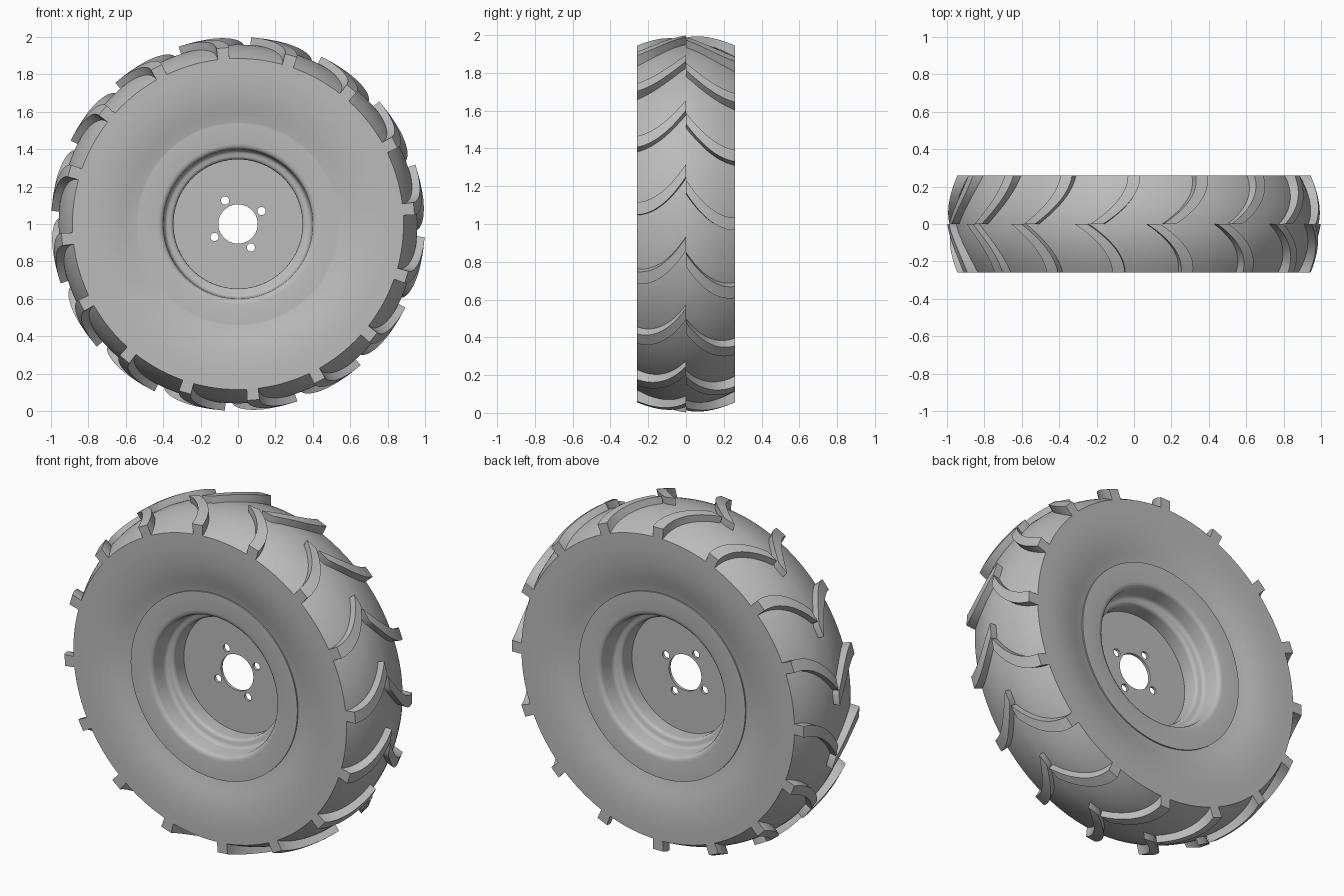
import bpy, bmesh
from math import sin, cos, pi, radians

cube = bpy.data.objects.get("Cube")
if cube:
    bpy.data.objects.remove(cube, do_unlink=True)

HALF = 0.26        # half width of the tyre
LUGS = 16          # lugs on each side
SEGMENTS = 144

grey = bpy.data.materials.new("plain_grey")
grey.use_nodes = True
grey.diffuse_color = (0.5, 0.5, 0.5, 1)
grey.node_tree.nodes["Principled BSDF"].inputs["Base Color"].default_value = (0.5, 0.5, 0.5, 1)


def polar(r, angle, y):
    return (r * cos(angle), y, 1 + r * sin(angle))


def finish(name, bm, smooth_angle=35):
    bmesh.ops.recalc_face_normals(bm, faces=bm.faces)
    mesh = bpy.data.meshes.new(name)
    bm.to_mesh(mesh)
    bm.free()
    mesh.materials.append(grey)
    obj = bpy.data.objects.new(name, mesh)
    bpy.context.collection.objects.link(obj)
    shade(obj, smooth_angle)
    return obj


def shade(obj, angle):
    bpy.ops.object.select_all(action='DESELECT')
    obj.select_set(True)
    bpy.context.view_layer.objects.active = obj
    bpy.ops.object.shade_smooth_by_angle(angle=radians(angle))


def lathe(name, profile):
    """Spin a closed (radius, y) profile around the axle."""
    bm = bmesh.new()
    rings = [[bm.verts.new(polar(r, 2 * pi * i / SEGMENTS, y)) for r, y in profile]
             for i in range(SEGMENTS)]
    n = len(profile)
    for i in range(SEGMENTS):
        a, b = rings[i], rings[(i + 1) % SEGMENTS]
        for j in range(n):
            k = (j + 1) % n
            bm.faces.new((a[j], a[k], b[k], b[j]))
    return finish(name, bm)


def mirrored(half):
    """Continue a front half profile with its back half."""
    return half + [(r, -y) for r, y in reversed(half)]


def crown(y):
    return 0.96 - 0.075 * (y / HALF) ** 2


def lug_top(y):
    return 1.0 - 0.055 * (y / HALF) ** 2


# Tyre: dished sidewalls and a rounded tread
sidewall = [(0.535, -0.213), (0.56, -0.218), (0.59, -0.226), (0.63, -0.237),
            (0.67, -0.246), (0.72, -0.254), (0.78, -0.259), (0.82, -HALF)]
tread = [(crown(y), y) for y in (-HALF * (1 - i / 8) for i in range(8))]
lathe("tyre", mirrored(sidewall + tread))

# Rim: flat flange, stepped well with rounded bends
rim_half = [(0.54, -0.2), (0.54, -0.222), (0.43, -0.222), (0.415, -0.219),
            (0.405, -0.212), (0.4, -0.2), (0.395, -0.13), (0.392, -0.118),
            (0.385, -0.11), (0.375, -0.106), (0.362, -0.104), (0.353, -0.1),
            (0.347, -0.092), (0.345, -0.08), (0.345, -0.02)]
lathe("rim", mirrored(rim_half))

# Hub disc: flat plate with a centre bore and four bolt holes
plate = bpy.data.curves.new("hub_disc", 'CURVE')
plate.dimensions = '2D'
plate.fill_mode = 'BOTH'
plate.extrude = 0.008


def add_circle(x, y, r, count):
    spline = plate.splines.new('POLY')
    spline.points.add(count - 1)
    for i, point in enumerate(spline.points):
        a = 2 * pi * i / count
        point.co = (x + r * cos(a), y + r * sin(a), 0, 1)
    spline.use_cyclic_u = True


add_circle(0, 0, 0.35, SEGMENTS)
add_circle(0, 0, 0.105, 64)
for i in range(4):
    a = radians(29 + 90 * i)
    add_circle(0.143 * cos(a), 0.143 * sin(a), 0.022, 24)
plate.materials.append(grey)
disc = bpy.data.objects.new("hub_disc", plate)
bpy.context.collection.objects.link(disc)
disc.location.z = 1
disc.rotation_euler.x = pi / 2
bpy.ops.object.select_all(action='DESELECT')
disc.select_set(True)
bpy.context.view_layer.objects.active = disc
bpy.ops.object.convert(target='MESH')
shade(bpy.context.object, 35)


# Tread lugs: curved bars sweeping from the shoulder to the centre line
def lug_row(name, side, phase):
    bm = bmesh.new()
    steps = 12
    half_width = radians(2.0)
    for n in range(LUGS):
        base = radians(phase) + 2 * pi * n / LUGS
        sections = []
        for i in range(steps + 1):
            t = i / steps
            y = side * HALF * t
            mid = base + radians(11.5) * (1 - t) ** 2
            low, high = crown(y) - 0.02 * (1 - t), lug_top(y)
            corners = [(low, -1), (high, -1), (high, 1), (low, 1)]
            sections.append([bm.verts.new(polar(r, mid + s * half_width, y))
                             for r, s in corners])
        for a, b in zip(sections, sections[1:]):
            for j in range(4):
                k = (j + 1) % 4
                bm.faces.new((a[j], a[k], b[k], b[j]))
        bm.faces.new(sections[0])
        bm.faces.new(sections[-1])
    return finish(name, bm)


lug_row("front_lugs", -1, 5)
lug_row("back_lugs", 1, 0)
